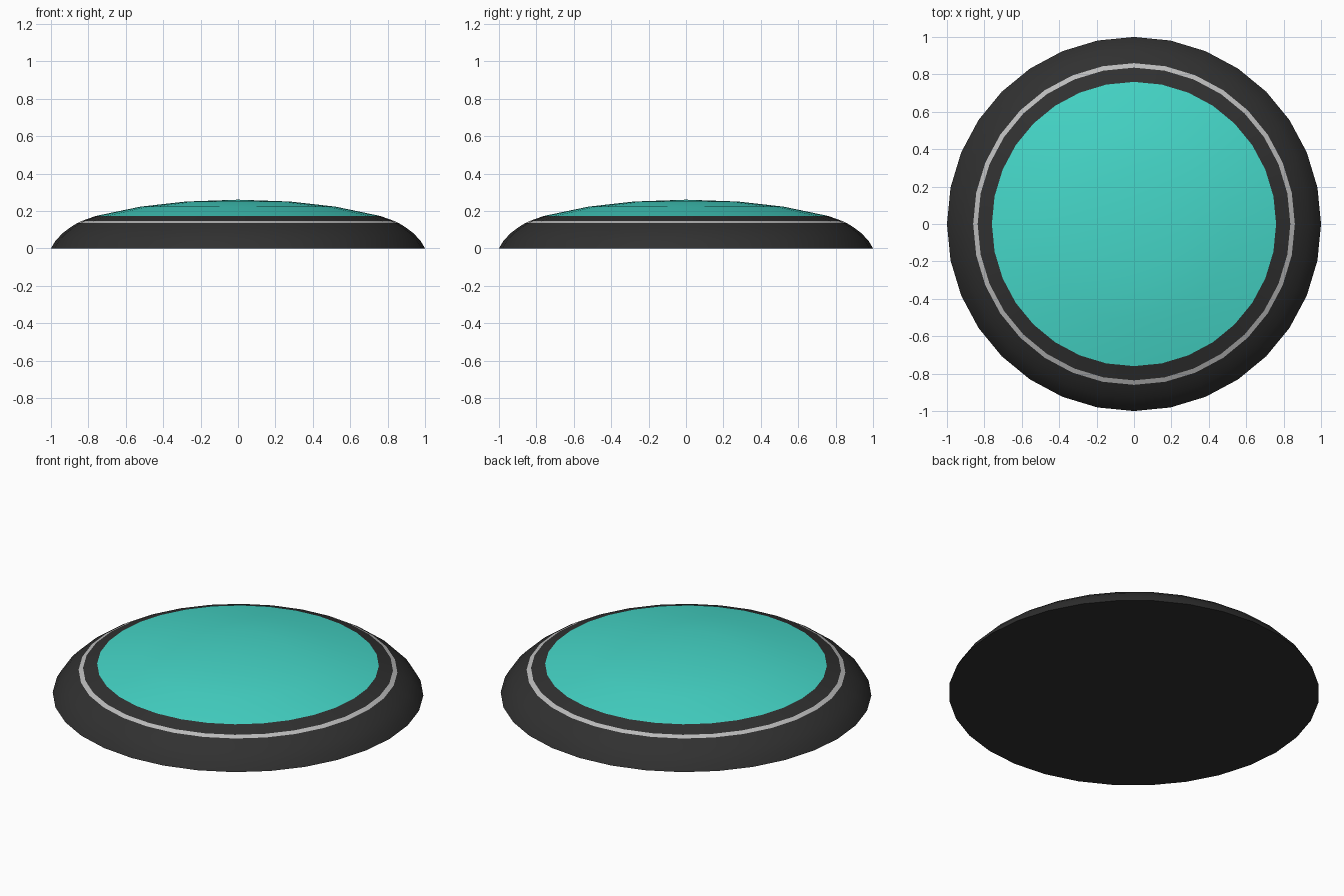
import bpy, bmesh, math

if "Cube" in bpy.data.objects:
    bpy.data.objects.remove(bpy.data.objects["Cube"])

SIDES = 32


def material(name, rgb):
    m = bpy.data.materials.new(name)
    m.diffuse_color = (*rgb, 1)
    m.use_nodes = True
    m.node_tree.nodes["Principled BSDF"].inputs["Base Color"].default_value = m.diffuse_color
    return m


def lathe(name, profile, mat=None):
    """Revolve (radius, height) points around z; radius 0 closes to a pole."""
    bm = bmesh.new()
    rings = []
    for r, z in profile:
        if r == 0:
            rings.append([bm.verts.new((0, 0, z))] * SIDES)
        else:
            rings.append([bm.verts.new((r * math.cos(a), r * math.sin(a), z))
                          for a in (2 * math.pi * i / SIDES for i in range(SIDES))])
    for lo, hi in zip(rings, rings[1:]):
        for i in range(SIDES):
            j = (i + 1) % SIDES
            bm.faces.new(dict.fromkeys((lo[i], lo[j], hi[j], hi[i])))
    mesh = bpy.data.meshes.new(name)
    bm.to_mesh(mesh)
    bm.free()
    obj = bpy.data.objects.new(name, mesh)
    bpy.context.collection.objects.link(obj)
    if mat:
        mesh.materials.append(mat)
    bpy.ops.object.select_all(action='DESELECT')
    obj.select_set(True)
    bpy.context.view_layer.objects.active = obj
    bpy.ops.object.shade_smooth_by_angle(angle=math.radians(40))
    return obj


black = material("black_plastic", (0.03, 0.03, 0.03))
teal = material("teal_lens", (0.06, 0.68, 0.58))
silver = material("silver_trim", (0.5, 0.5, 0.5))

# Rounded housing with a flat underside
lathe("housing", [(0, 0), (1.0, 0), (0.975, 0.042), (0.935, 0.083),
                  (0.892, 0.115), (0.86, 0.135)], black)

# Thin inlaid trim ring
lathe("trim_ring", [(0.86, 0.135), (0.836, 0.146)], silver)

# Dark collar between trim ring and lens
lathe("collar", [(0.836, 0.146), (0.76, 0.173)], black)

# Shallow domed lens
lathe("lens", [(0.76, 0.173), (0.52, 0.223), (0.28, 0.25), (0, 0.26)], teal)
